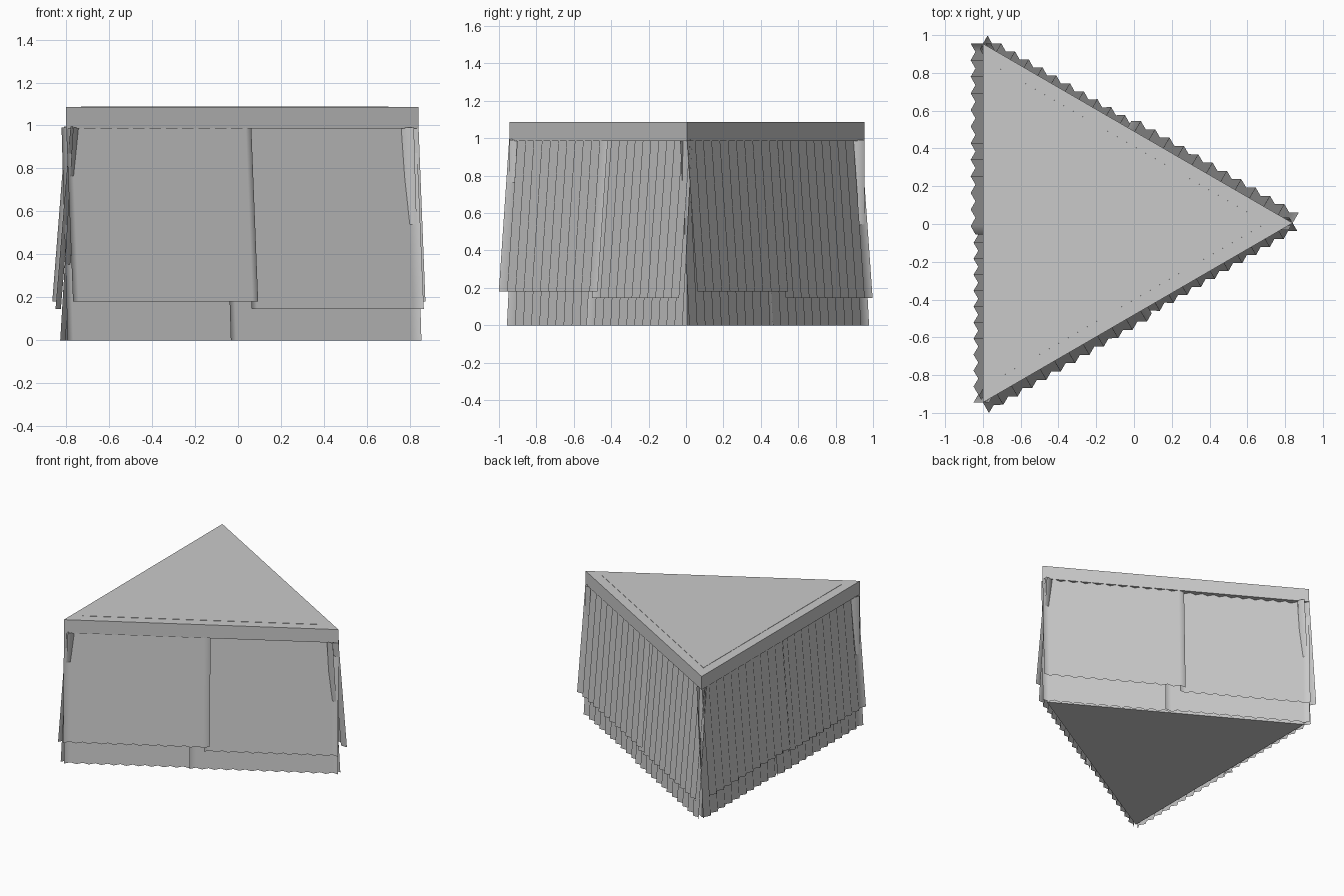
import bpy
import math
from mathutils import Vector

cube = bpy.data.objects.get("Cube")
if cube:
    bpy.data.objects.remove(cube, do_unlink=True)

# Material
grey = bpy.data.materials.new("plain_grey")
grey.use_nodes = True
COLOUR = (0.59, 0.59, 0.59, 1)
grey.diffuse_color = COLOUR
grey.node_tree.nodes["Principled BSDF"].inputs["Base Color"].default_value = COLOUR

# Corners of the triangular plan, counter-clockwise from above
CORNERS = [Vector((-0.80, -0.945)), Vector((0.84, 0.005)), Vector((-0.80, 0.955))]
CENTRE = sum(CORNERS, Vector((0, 0))) / 3
PERIOD = 0.086
WAVE = 0.0125


def make(name, verts, faces, smooth=False):
    mesh = bpy.data.meshes.new(name)
    mesh.from_pydata(verts, [], faces)
    mesh.materials.append(grey)
    if smooth:
        mesh.shade_smooth()
    obj = bpy.data.objects.new(name, mesh)
    bpy.context.collection.objects.link(obj)


def triangle_block(name, bottom, top):
    """Closed three-sided block; bottom and top are (height, plan scale)."""
    verts = [(*(CENTRE + (c - CENTRE) * scale), z)
             for z, scale in (bottom, top) for c in CORNERS]
    walls = [(i, (i + 1) % 3, (i + 1) % 3 + 3, i + 3) for i in range(3)]
    make(name, verts, walls + [(2, 1, 0), (3, 4, 5)])


def corrugated_sheet(name, side, start, end, top, bottom):
    """Zigzag sheet on one side; top and bottom are (height, outward offset)."""
    a, b = CORNERS[side], CORNERS[(side + 1) % 3]
    along = (b - a).normalized()
    out = Vector((along.y, -along.x))
    steps = round((end - start) / PERIOD * 2)
    verts, faces = [], []
    for i in range(steps + 1):
        t = start + (end - start) * i / steps
        wave = WAVE if i % 2 == 0 else -WAVE
        for z, offset in (top, bottom):
            verts.append((*(a + along * t + out * (offset + wave)), z))
    for i in range(steps):
        k = 2 * i
        faces.append((k, k + 1, k + 3, k + 2))
    make(name, verts, faces, smooth=True)


# Tapered core, whose top stands just proud of the roof slab
triangle_block("core_body", (0, 0.965), (1.088, 0.872))
triangle_block("roof_slab", (0.985, 1), (1.086, 1))

# Two lower and two flared upper sheets on each side
for side, label in enumerate(("front", "back", "right")):
    length = (CORNERS[(side + 1) % 3] - CORNERS[side]).length
    corrugated_sheet(label + "_lower_sheet_a", side, 0, 0.95, (0.99, -0.055), (0, 0.002))
    corrugated_sheet(label + "_lower_sheet_b", side, 0.87, length, (0.99, -0.045), (0, 0.015))
    corrugated_sheet(label + "_upper_sheet_a", side, 0, 1.01, (0.995, -0.012), (0.18, 0.052))
    corrugated_sheet(label + "_upper_sheet_b", side, 0.97, length, (0.995, -0.033), (0.145, 0.037))
